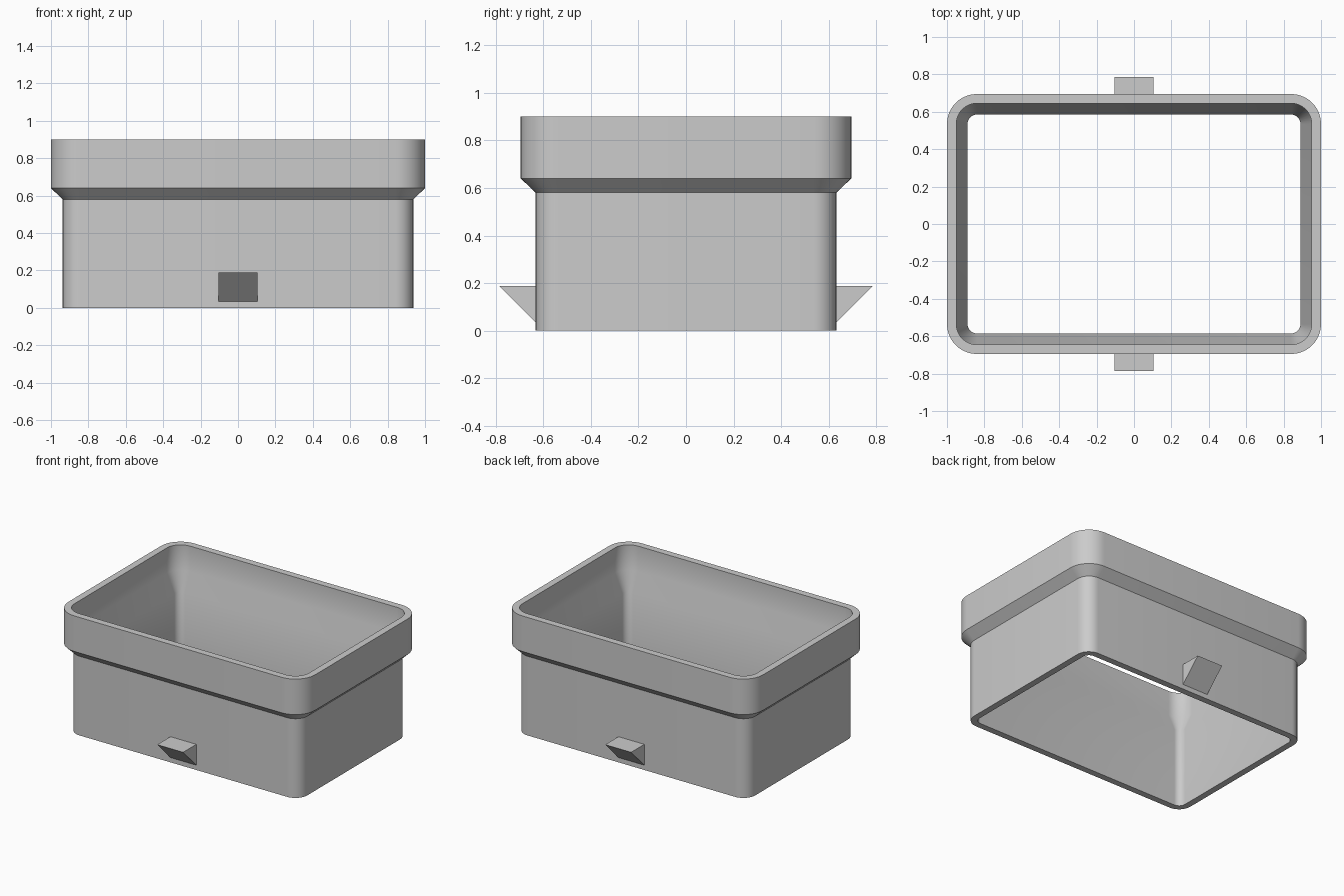
import bpy
import bmesh
from math import cos, sin, pi, radians

cube = bpy.data.objects.get("Cube")
if cube:
    bpy.data.objects.remove(cube, do_unlink=True)

# One plain grey plastic
grey = bpy.data.materials.new("light grey plastic")
grey.use_nodes = True
colour = (0.6, 0.6, 0.6, 1)
grey.diffuse_color = colour
grey.node_tree.nodes["Principled BSDF"].inputs["Base Color"].default_value = colour

HALF_X, HALF_Y, RADIUS = 1.0, 0.695, 0.16
CORNER_STEPS = 10


def rounded_ring(bm, inset, z):
    """Rounded rectangle, inset concentrically from the widest outline."""
    r = RADIUS - inset
    cx, cy = HALF_X - RADIUS, HALF_Y - RADIUS
    ring = []
    for corner, (sx, sy) in enumerate([(1, 1), (-1, 1), (-1, -1), (1, -1)]):
        for i in range(CORNER_STEPS + 1):
            a = (corner + i / CORNER_STEPS) * pi / 2
            ring.append(bm.verts.new((sx * cx + r * cos(a), sy * cy + r * sin(a), z)))
    return ring


def finish(bm, name):
    bmesh.ops.recalc_face_normals(bm, faces=bm.faces)
    mesh = bpy.data.meshes.new(name)
    bm.to_mesh(mesh)
    bm.free()
    mesh.materials.append(grey)
    obj = bpy.data.objects.new(name, mesh)
    bpy.context.collection.objects.link(obj)
    return obj


# Open frame: the wall section swept round the rounded outline (inset, height)
section = [(0.063, 0), (0.063, 0.58), (0, 0.64), (0, 0.9),
           (0.05, 0.9), (0.05, 0.715), (0.11, 0.58), (0.11, 0)]
bm = bmesh.new()
rings = [rounded_ring(bm, inset, z) for inset, z in section]
for k, ring in enumerate(rings):
    above = rings[(k + 1) % len(rings)]
    for i in range(len(ring)):
        j = (i + 1) % len(ring)
        bm.faces.new((ring[i], ring[j], above[j], above[i]))
frame = finish(bm, "frame_wall")
bpy.ops.object.select_all(action="DESELECT")
frame.select_set(True)
bpy.context.view_layer.objects.active = frame
bpy.ops.object.shade_smooth_by_angle(angle=radians(30))

# Wedge catches on the front and back
for name, side in (("front_catch", -1), ("back_catch", 1)):
    bm = bmesh.new()
    profile = [(0.61, 0.035), (0.632, 0.035), (0.785, 0.188), (0.61, 0.188)]
    left, right = [[bm.verts.new((x, side * y, z)) for y, z in profile]
                   for x in (0.105, -0.105)]
    bm.faces.new(left)
    bm.faces.new(right)
    for i in range(len(profile)):
        j = (i + 1) % len(profile)
        bm.faces.new((left[i], left[j], right[j], right[i]))
    finish(bm, name)
